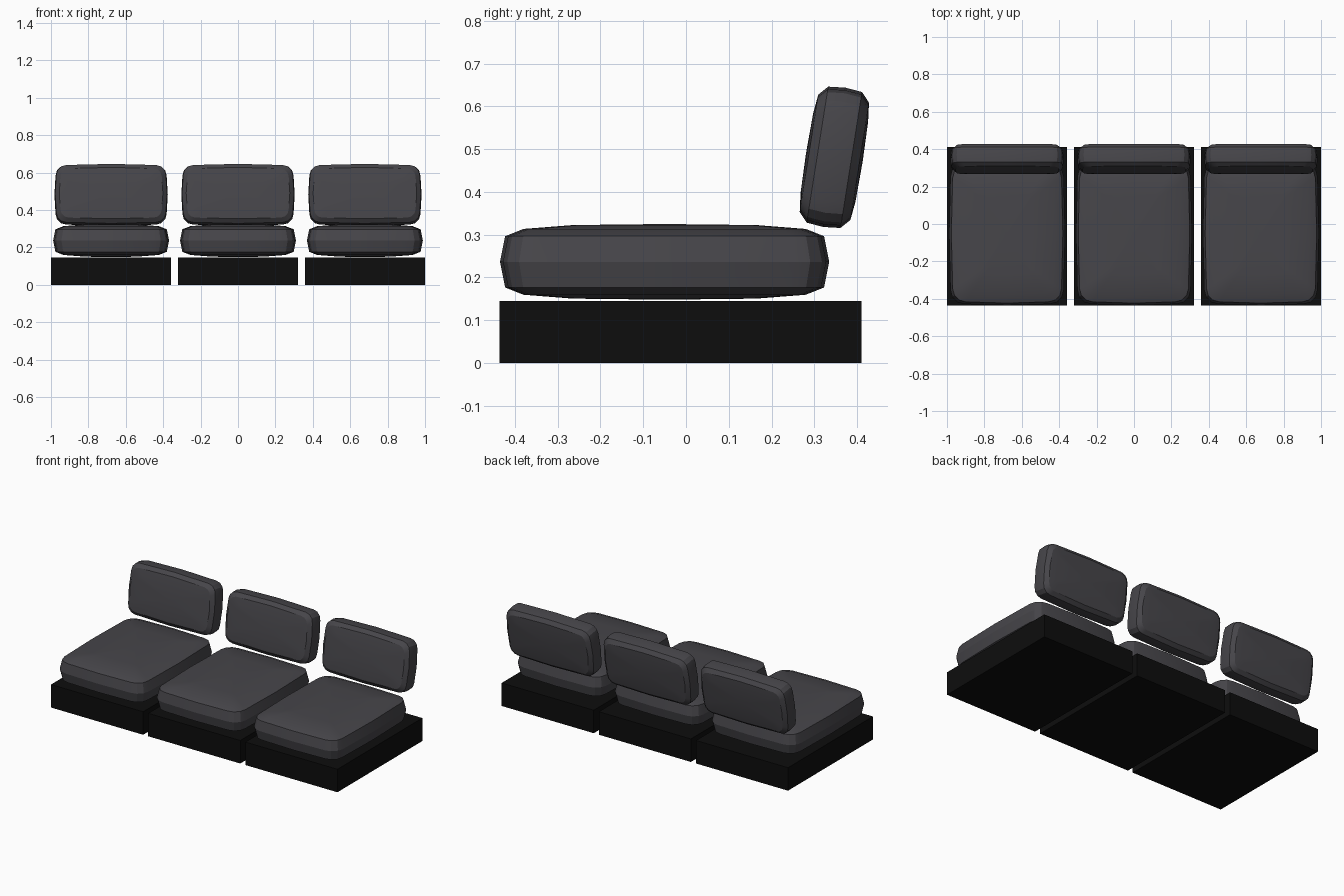
import bpy, bmesh, math
from mathutils import Matrix, Vector

cube = bpy.data.objects.get("Cube")
if cube:
    bpy.data.objects.remove(cube)


def make_material(name, color):
    mat = bpy.data.materials.new(name)
    mat.use_nodes = True
    mat.diffuse_color = color
    mat.node_tree.nodes["Principled BSDF"].inputs["Base Color"].default_value = color
    return mat


FABRIC = make_material("charcoal fabric", (0.062, 0.060, 0.068, 1))
BLACK = make_material("black base", (0.004, 0.004, 0.004, 1))


def finish(bm, name, mat, matrix, smooth):
    bmesh.ops.recalc_face_normals(bm, faces=bm.faces)
    mesh = bpy.data.meshes.new(name)
    bm.to_mesh(mesh)
    bm.free()
    mesh.materials.append(mat)
    obj = bpy.data.objects.new(name, mesh)
    bpy.context.collection.objects.link(obj)
    obj.matrix_world = matrix
    if smooth:
        bpy.ops.object.select_all(action='DESELECT')
        obj.select_set(True)
        bpy.context.view_layer.objects.active = obj
        bpy.ops.object.shade_smooth_by_angle(angle=math.radians(22))


def outline(hx, hy, radius, bulge):
    """Rounded rectangle whose sides swell slightly at their middles."""
    points = []
    for quarter in range(4):
        a = quarter * math.pi / 2
        points.append((hx * round(math.cos(a)), hy * round(math.sin(a))))
        sx = 1 if quarter in (0, 3) else -1
        sy = 1 if quarter < 2 else -1
        for step in range(4):
            t = a + step * math.pi / 6
            points.append((sx * (hx - bulge - radius) + radius * math.cos(t),
                           sy * (hy - bulge - radius) + radius * math.sin(t)))
    return points


def cushion(name, hx, hy, radius, bulge, levels, apex, matrix):
    """Loft outlines through (inset, height) levels, mirrored about the middle."""
    bm = bmesh.new()
    stack = [(i, -h) for i, h in reversed(levels)] + [(0, 0)] + levels
    rings = []
    for inset, h in stack:
        pts = outline(hx - inset, hy - inset, max(radius - inset * 0.4, 0.02), bulge)
        rings.append([bm.verts.new((x, y, h)) for x, y in pts])
    count = len(rings[0])
    for low, high in zip(rings, rings[1:]):
        for i in range(count):
            j = (i + 1) % count
            bm.faces.new((low[i], low[j], high[j], high[i]))
    # Domed caps
    for ring, h in ((rings[0], -apex), (rings[-1], apex)):
        tip = bm.verts.new((0, 0, h))
        for i in range(count):
            bm.faces.new((ring[i], ring[(i + 1) % count], tip))
    finish(bm, name, FABRIC, matrix, True)


def base(name, x):
    bm = bmesh.new()
    bmesh.ops.create_cube(bm, size=1, matrix=Matrix.Diagonal((0.643, 0.847, 0.145, 1)))
    finish(bm, name, BLACK, Matrix.Translation((x, -0.013, 0.0725)), False)


SEAT_LEVELS = [(0.012, 0.060), (0.055, 0.077), (0.17, 0.086)]
BACK_LEVELS = [(0.004, 0.040), (0.026, 0.060), (0.07, 0.065)]
TILT = Matrix.Rotation(math.radians(-9), 4, 'X') @ Matrix.Rotation(math.radians(90), 4, 'X')

# Three identical seats in a row
for side, x in (("right", -0.6785), ("middle", 0), ("left", 0.6785)):
    base(side + "_base", x)
    cushion(side + "_seat_cushion", 0.31, 0.385, 0.075, 0.007, SEAT_LEVELS, 0.0885,
            Matrix.Translation((x, -0.05, 0.2365)))
    cushion(side + "_back_cushion", 0.303, 0.165, 0.055, 0.006, BACK_LEVELS, 0.067,
            Matrix.Translation((x, 0.347, 0.481)) @ TILT)
